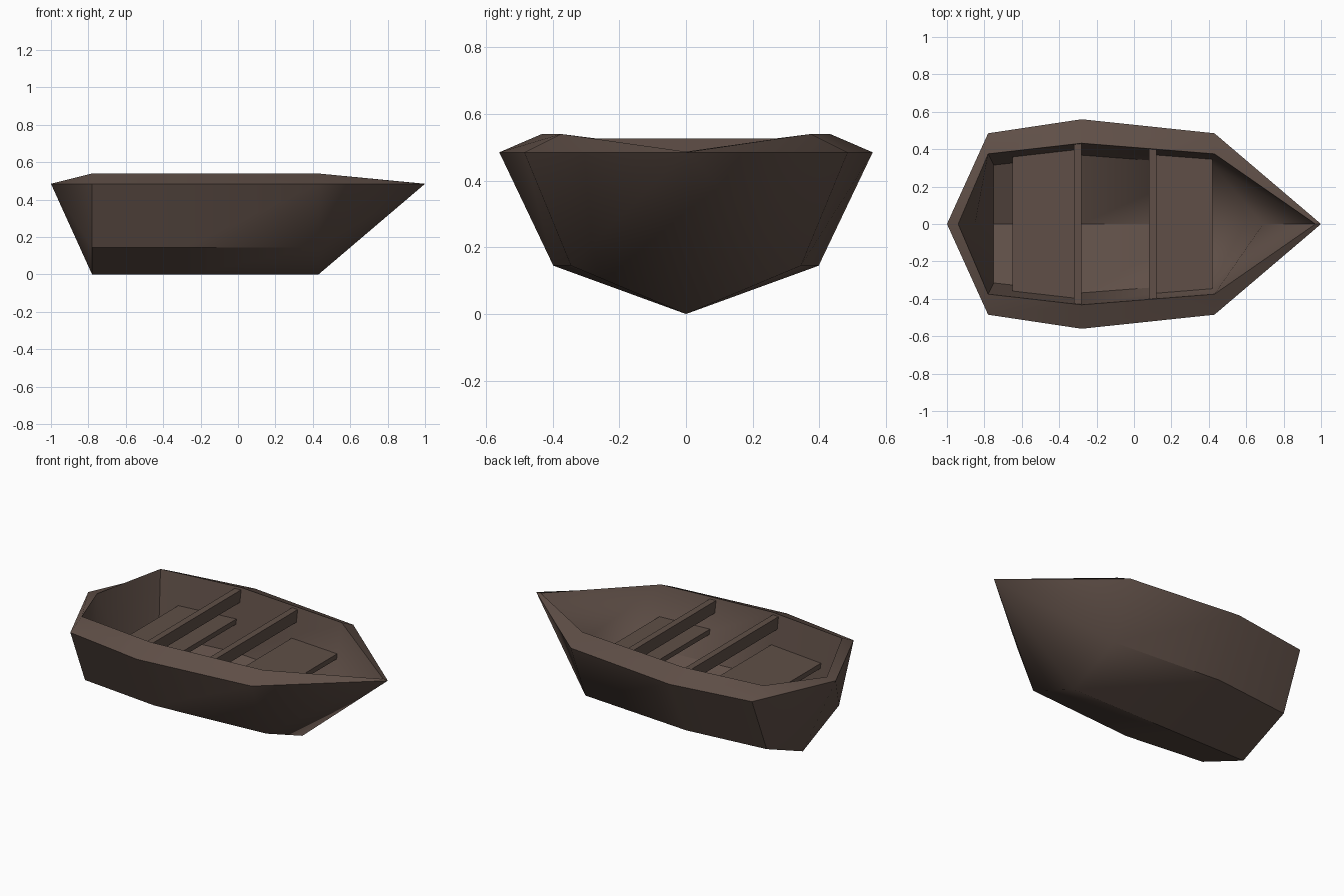
import bpy, bmesh, math

if "Cube" in bpy.data.objects:
    bpy.data.objects.remove(bpy.data.objects["Cube"])

brown = bpy.data.materials.new("dark_brown_wood")
brown.diffuse_color = (0.115, 0.078, 0.063, 1)
brown.use_nodes = True
brown.node_tree.nodes["Principled BSDF"].inputs["Base Color"].default_value = brown.diffuse_color


def finish(name, bm, smooth=False):
    bmesh.ops.remove_doubles(bm, verts=bm.verts, dist=0.0005)
    bmesh.ops.recalc_face_normals(bm, faces=bm.faces)
    mesh = bpy.data.meshes.new(name)
    bm.to_mesh(mesh)
    bm.free()
    mesh.materials.append(brown)
    ob = bpy.data.objects.new(name, mesh)
    bpy.context.collection.objects.link(ob)
    if smooth:
        bpy.ops.object.select_all(action='DESELECT')
        ob.select_set(True)
        bpy.context.view_layer.objects.active = ob
        bpy.ops.object.shade_smooth_by_angle(angle=math.radians(40))
    return ob


def ring(half):
    """Closed cross-section from rim, gunwale, chine, keel, inner keel, inner chine."""
    rim, gun, chine, keel, ikeel, ichine = half
    m = lambda p: (p[0], -p[1], p[2])
    return [rim, gun, chine, keel, m(chine), m(gun), m(rim),
            m(ichine), ikeel, ichine]


def station(x, gun, chine, rim, inner, xi):
    return ring([(x, rim, 0.54), (x, gun, 0.485), (x, chine, 0.145),
                 (x, 0, 0), (xi, 0, 0.045), (xi, inner, 0.175)])


def tip(x, rim, inner):
    t = (x, 0, 0.485)
    return ring([rim, t, t, t, inner, inner])


# hull: thick shell lofted from stern point to bow point
sections = [
    tip(-1.0, (-0.94, 0, 0.492), (-0.85, 0, 0.30)),
    station(-0.78, 0.485, 0.345, 0.375, 0.315, -0.75),
    station(-0.28, 0.56, 0.398, 0.432, 0.368, -0.28),
    station(0.43, 0.485, 0.345, 0.375, 0.315, 0.42),
    tip(1.0, (0.97, 0, 0.487), (0.69, 0, 0.27)),
]
bm = bmesh.new()
rows = [[bm.verts.new(p) for p in s] for s in sections]
for a, b in zip(rows, rows[1:]):
    for i in range(len(a)):
        j = (i + 1) % len(a)
        bm.faces.new((a[i], a[j], b[j], b[i]))
# close the small gap of the end caps
for row in (rows[0], rows[-1]):
    bm.faces.new(row)
finish("hull", bm, True)


def plank(name, x0, x1, w0, w1, z0, z1):
    """Tapered board spanning the hull."""
    bm = bmesh.new()
    bmesh.ops.create_cube(bm, size=2)
    for v in bm.verts:
        right = v.co.x > 0
        v.co = (x1 if right else x0,
                math.copysign(w1 if right else w0, v.co.y),
                z1 if v.co.z > 0 else z0)
    finish(name, bm)


# low seats
plank("rear_seat", -0.65, -0.29, 0.375, 0.42, 0.33, 0.36)
plank("front_seat", 0.10, 0.42, 0.39, 0.365, 0.33, 0.36)
# cross beams below the rim
plank("rear_beam", -0.32, -0.28, 0.435, 0.44, 0.455, 0.527)
plank("front_beam", 0.08, 0.12, 0.41, 0.407, 0.455, 0.527)
